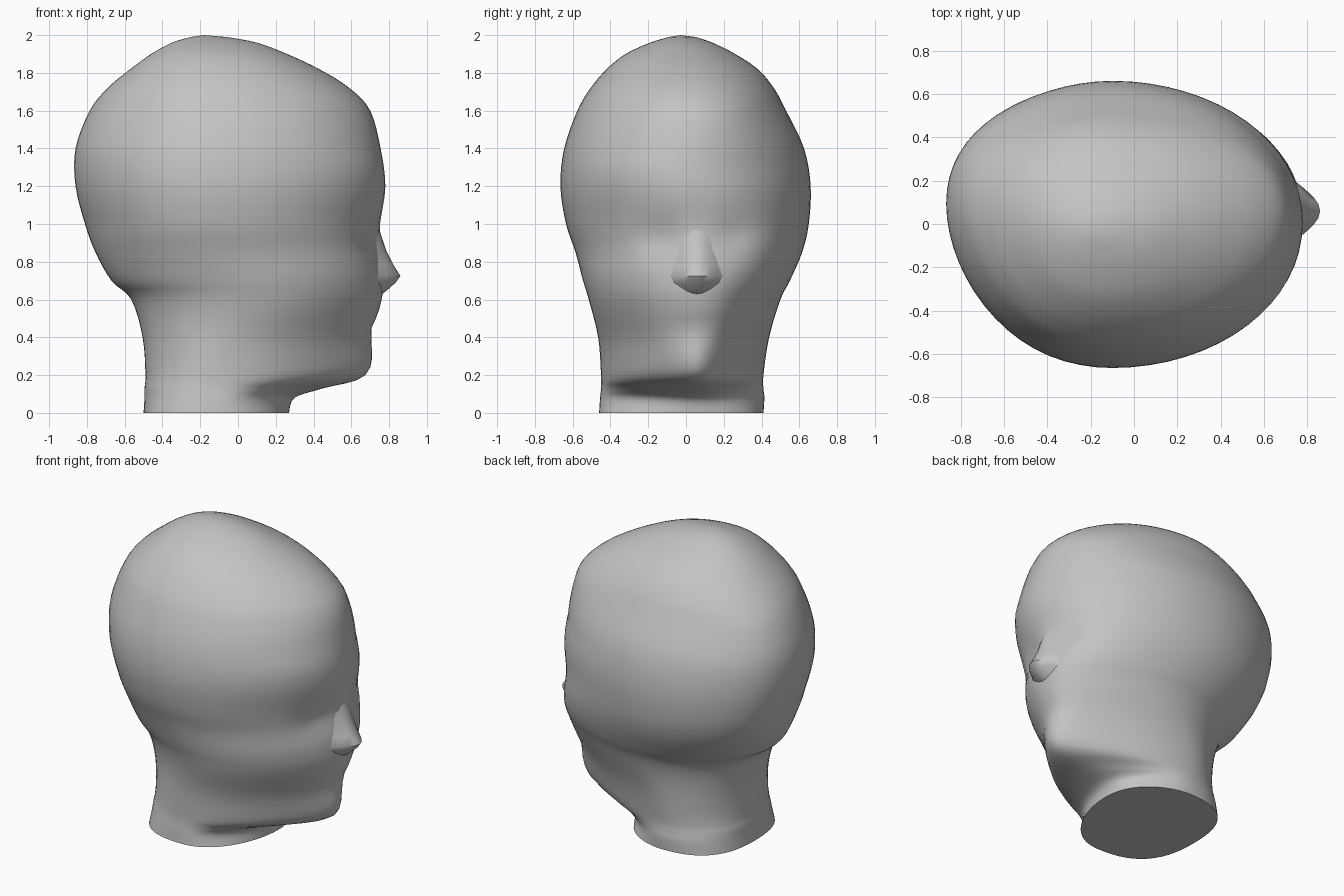
import bpy
import bmesh
from math import sin, cos, pi, exp

cube = bpy.data.objects.get("Cube")
if cube:
    bpy.data.objects.remove(cube, do_unlink=True)

# One plain clay colour
clay = bpy.data.materials.new("clay grey")
clay.use_nodes = True
tone = (0.55, 0.55, 0.55, 1)
clay.diffuse_color = tone
clay.node_tree.nodes["Principled BSDF"].inputs["Base Color"].default_value = tone


def finish(bm, name, angle):
    """Turn a bmesh into a smooth shaded clay object."""
    bmesh.ops.recalc_face_normals(bm, faces=bm.faces)
    mesh = bpy.data.meshes.new(name)
    bm.to_mesh(mesh)
    bm.free()
    mesh.materials.append(clay)
    part = bpy.data.objects.new(name, mesh)
    bpy.context.collection.objects.link(part)
    bpy.ops.object.select_all(action="DESELECT")
    part.select_set(True)
    bpy.context.view_layer.objects.active = part
    bpy.ops.object.shade_smooth_by_angle(angle=angle)
    return part


def skin(bm, rings, closed):
    """Join neighbouring rings of vertices with quads."""
    for low, high in zip(rings, rings[1:]):
        count = len(low)
        for i in range(count if closed else count - 1):
            j = (i + 1) % count
            bm.faces.new((low[i], low[j], high[j], high[i]))


def clamp(value):
    return max(0, min(1, value))


def blend(a, b, c, d, t):
    """Catmull-Rom blend of four values."""
    return b + t / 2 * (c - a + t * (2*a - 5*b + 4*c - d + t * (3*(b - c) + d - a)))


def bump(y, z, centre_y, centre_z, width, height):
    """Soft round swelling, strongest at its centre."""
    return exp(-((y - centre_y) / width) ** 2 - ((z - centre_z) / height) ** 2)


# Head and neck sections: height, back, front, right side, left side
sections = [
    (0, -.5, .27, -.46, .41),
    (.08, -.495, .3, -.455, .415),
    (.13, -.495, .45, -.45, .41),
    (.2, -.49, .67, -.45, .41),
    (.4, -.505, .71, -.465, .44),
    (.6, -.565, .76, -.515, .5),
    (.7, -.67, .77, -.545, .55),
    (.85, -.755, .765, -.585, .615),
    (1, -.81, .755, -.635, .65),
    (1.2, -.86, .78, -.665, .66),
    (1.4, -.86, .755, -.645, .625),
    (1.6, -.785, .7, -.575, .53),
    (1.72, -.69, .59, -.505, .465),
    (1.82, -.57, .43, -.42, .38),
    (1.9, -.46, .26, -.32, .26),
    (1.96, -.35, .1, -.19, .14),
    (1.99, -.25, -.06, -.09, .05),
]
SEGMENTS = 64
STEPS = 4


def head_ring(bm, z, back, front, right, left):
    skull = clamp((z - .9) / .4)
    brow = clamp((z - 1.3) / .3)
    # Cheeks are widest ahead of the ears, the crown behind them
    cheek = exp(-((z - .6) / .22) ** 2)
    middle_x = -.1 + .15 * cheek - .06 * clamp((z - 1.5) / .5)
    middle_y, half = (left + right) / 2, (left - right) / 2
    # The jaw narrows to the chin, the foot of the neck squares off behind
    jaw = .42 * clamp((.75 - z) / .5) * clamp(z / .13)
    foot = .08 * clamp(1 - z / .25)
    ring = []
    for i in range(SEGMENTS):
        turn = 2 * pi * i / SEGMENTS
        c, s = cos(turn), sin(turn)
        ahead = c > 0
        # The face and the back of the skull sit a little off the axis
        if ahead:
            swell = 1
            width = half * (1 - jaw * c * c)
            lean = .07 - .08 * skull + .06 * brow
        else:
            swell = 1 + foot * (2 * s * c) ** 2
            width = half * swell
            lean = .1 * clamp((z - .6) / .4)
        x = middle_x + c * swell * (front - middle_x if ahead else middle_x - back)
        fade = clamp((2 - z) / .4)
        y = middle_y + s * width + lean * fade * abs(c) ** 3
        if ahead:
            # Eye sockets, mouth hollow and chin
            for eye in (-.13, .24):
                x -= .03 * bump(y, z, eye, .92, .12, .1)
            x -= .015 * bump(y, z, .05, .45, .15, .05)
            x += .01 * bump(y, z, .04, .28, .14, .08)
        ring.append(bm.verts.new((x, y, z)))
    return ring


bm = bmesh.new()
rings = []
last = len(sections) - 1
for k in range(last):
    near = [sections[max(0, min(last, k + n))] for n in (-1, 0, 1, 2)]
    for step in range(STEPS):
        rings.append(head_ring(bm, *[blend(*v, step / STEPS) for v in zip(*near)]))
rings.append(head_ring(bm, *sections[last]))
skin(bm, rings, True)
bm.faces.new(rings[0])
crown = bm.verts.new((-.18, -.03, 2))
for i in range(SEGMENTS):
    bm.faces.new((rings[-1][i], rings[-1][(i + 1) % SEGMENTS], crown))
finish(bm, "head", .7)

# Nose: height, reach, half width of each section, from base to bridge
bm = bmesh.new()
rows = []
for z, reach, half in [(.61, .74, .1), (.65, .79, .15), (.69, .835, .19),
                       (.725, .86, .2), (.78, .825, .19), (.86, .785, .17),
                       (.95, .755, .15), (1.02, .735, .12)]:
    row = []
    for i in range(13):
        side = i / 6 - 1
        rise = cos(side * pi / 2) ** 1.5
        row.append(bm.verts.new((.69 + (reach - .69) * rise, .06 + half * side, z)))
    rows.append(row)
skin(bm, rows, False)
bm.faces.new(rows[0])
bm.faces.new(rows[-1])
finish(bm, "nose", .9)
